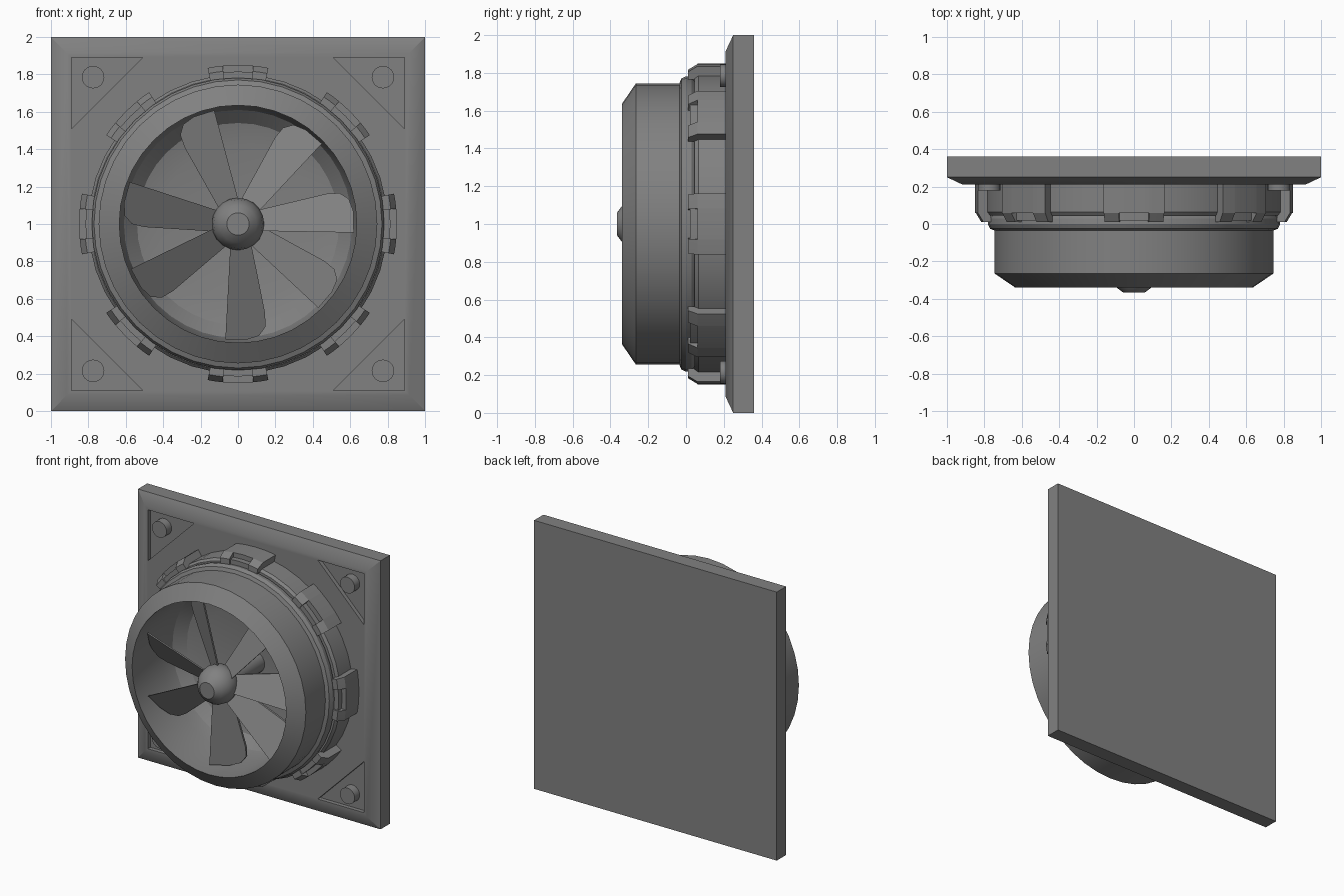
import bpy, bmesh
from math import cos, sin, pi, radians
from mathutils import Vector, Matrix

if "Cube" in bpy.data.objects:
    bpy.data.objects.remove(bpy.data.objects["Cube"])

grey = bpy.data.materials.new("mid_grey")
grey.use_nodes = True
colour = (0.22, 0.22, 0.22, 1)
grey.diffuse_color = colour
grey.node_tree.nodes["Principled BSDF"].inputs["Base Color"].default_value = colour


def finish(name, bm, smooth=True):
    bmesh.ops.remove_doubles(bm, verts=bm.verts, dist=1e-5)
    bmesh.ops.recalc_face_normals(bm, faces=bm.faces)
    mesh = bpy.data.meshes.new(name)
    bm.to_mesh(mesh)
    bm.free()
    mesh.materials.append(grey)
    ob = bpy.data.objects.new(name, mesh)
    bpy.context.collection.objects.link(ob)
    if smooth:
        shade(ob)
    return ob


def shade(ob):
    bpy.ops.object.select_all(action='DESELECT')
    ob.select_set(True)
    bpy.context.view_layer.objects.active = ob
    bpy.ops.object.shade_smooth_by_angle(angle=radians(30))


def lathe(name, profile, segs=32, start=0, end=2 * pi, centre=(0, 1)):
    """Turn a closed (radius, y) section about the fan axis; cap partial turns."""
    bm = bmesh.new()
    rings = []
    for i in range(segs + 1):
        a = start + (end - start) * i / segs
        rings.append([bm.verts.new((centre[0] + r * cos(a), y, centre[1] + r * sin(a)))
                      for r, y in profile])
    n = len(profile)
    for a, b in zip(rings, rings[1:]):
        for j in range(n):
            k = (j + 1) % n
            if profile[j][0] or profile[k][0]:
                bm.faces.new((a[j], a[k], b[k], b[j]))
    if end - start < 6:
        bm.faces.new(rings[0])
        bm.faces.new(rings[-1])
    return finish(name, bm)


def prism(name, front, depth, smooth=False):
    """Outline of 3D points pushed along a depth vector."""
    bm = bmesh.new()
    face = bm.faces.new([bm.verts.new(p) for p in front])
    new = bmesh.ops.extrude_face_region(bm, geom=[face])["geom"]
    bmesh.ops.translate(bm, vec=depth, verts=[v for v in new if isinstance(v, bmesh.types.BMVert)])
    if face.is_valid and not any(len(e.link_faces) > 1 for e in face.edges):
        bm.faces.remove(face)
    return finish(name, bm, smooth)


# Mounting plate with a sloped front border
bm = bmesh.new()
loops = []
for half, y in ((1, 0.36), (1, 0.25), (0.915, 0.21)):
    loops.append([bm.verts.new((half * x, y, 1 + half * z))
                  for x, z in ((-1, -1), (1, -1), (1, 1), (-1, 1))])
bm.faces.new(loops[0])
bm.faces.new(loops[-1])
for a, b in zip(loops, loops[1:]):
    for j in range(4):
        bm.faces.new((a[j], a[j - 1], b[j - 1], b[j]))
plate = finish("mounting_plate", bm, False)

# Triangular corner recesses and their screw heads
for sx in (-1, 1):
    for sz in (-1, 1):
        corner = [(0.89, 0.89), (0.51, 0.89), (0.89, 0.51)]
        cutter = prism("corner_cutter", [(sx * x, 0.1, 1 + sz * z) for x, z in corner],
                       Vector((0, 0.14, 0)))
        cutter.hide_render = True
        mod = plate.modifiers.new("corner_recess", 'BOOLEAN')
        mod.operation = 'DIFFERENCE'
        mod.object = cutter
        bpy.context.view_layer.objects.active = plate
        bpy.ops.object.modifier_apply(modifier=mod.name)
        bpy.data.objects.remove(cutter)
        lathe("corner_screw", [(0, 0.18), (0.06, 0.18), (0.06, 0.25), (0, 0.25)],
              segs=24, centre=(sx * 0.775, 1 + sz * 0.785))
shade(plate)

# Hollow drum housing
lathe("housing", [
    (0, 0.22), (0.80, 0.22), (0.80, 0.065), (0.785, 0.045), (0.765, 0.045),
    (0.778, 0.03), (0.782, 0), (0.77, -0.025), (0.745, -0.035),
    (0.745, -0.265), (0.635, -0.34),
    (0.635, 0.0), (0.61, 0.1), (0.54, 0.17), (0.42, 0.2), (0, 0.2)], segs=40)

# Clips round the housing: two hooked ends and a notched middle
hook = [(0.78, 0.22), (0.85, 0.22), (0.85, 0.06), (0.82, 0.01), (0.78, 0.01)]
middle = [(0.78, 0.22), (0.85, 0.22), (0.85, 0.06), (0.815, 0.06), (0.815, 0.02), (0.78, 0.02)]
for i in range(8):
    mid = i * pi / 4
    for name, section, lo, hi in (("clip_end", hook, -11, -5.5),
                                  ("clip_middle", middle, -5.5, 5.5),
                                  ("clip_end", hook, 5.5, 11)):
        lathe(name, section, 2, mid + radians(lo), mid + radians(hi))

# Rotor hub and motor shaft
lathe("hub", [(0, -0.365), (0.06, -0.365), (0.1, -0.335), (0.13, -0.29), (0.14, -0.235),
              (0.13, -0.18), (0.1, -0.135), (0, -0.11)], segs=20)
lathe("motor_shaft", [(0, -0.15), (0.08, -0.15), (0.08, 0.2), (0, 0.2)], segs=20)

# Seven pitched blades, slightly unevenly spaced
outline = [(0.08, -0.035), (0.62, -0.035), (0.615, 0.08), (0.59, 0.145), (0.54, 0.175),
           (0.47, 0.17), (0.08, 0.07)]
for angle in (105, 47, -1, -43, -93, 206, 162):
    c, s = cos(radians(angle)), sin(radians(angle))
    points = [(u * c - v * s, -0.22 + 0.6 * v, 1 + u * s + v * c) for u, v in outline]
    prism("blade", points, Vector((0, 0.015, 0)))
